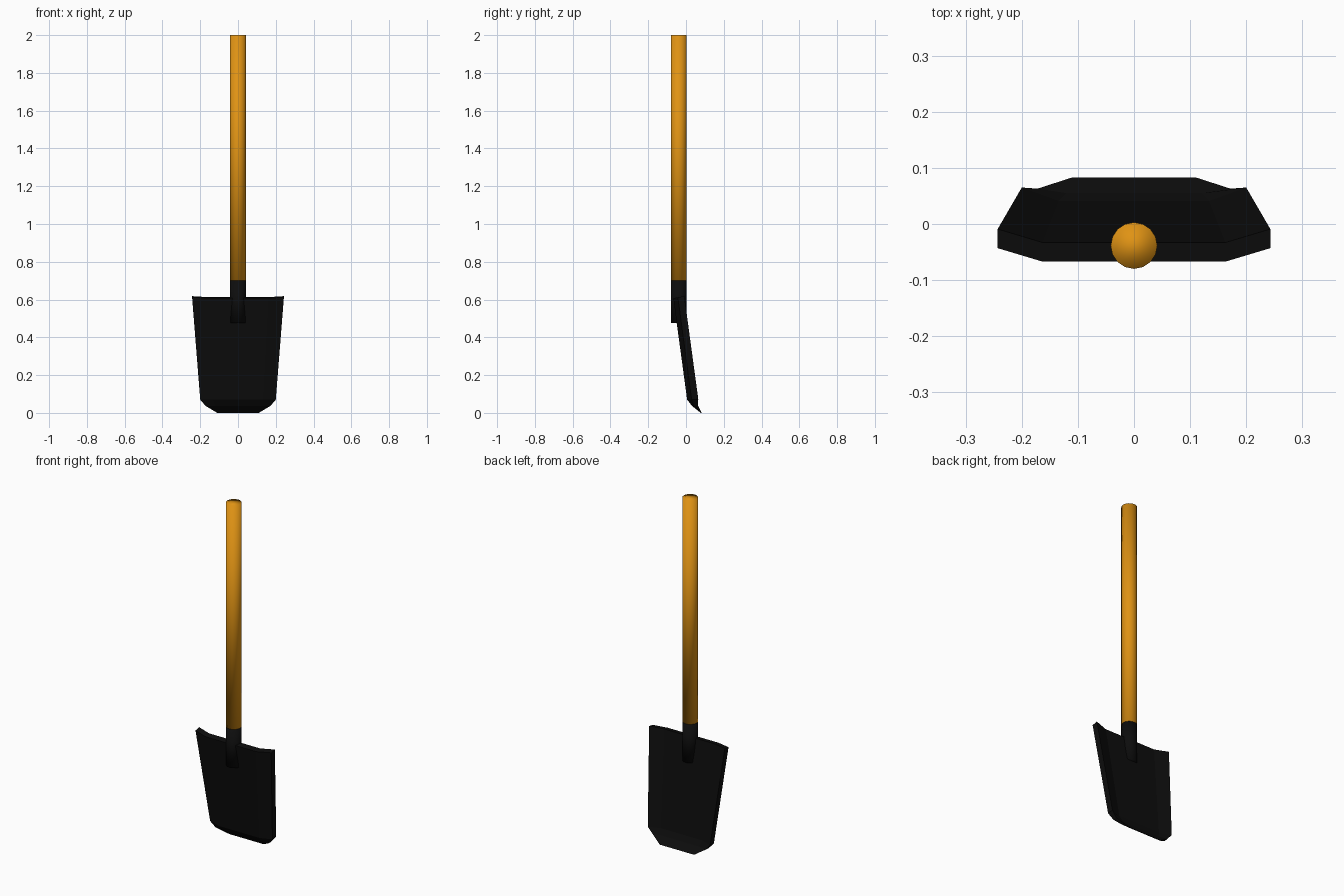
import bpy, bmesh

if "Cube" in bpy.data.objects:
    bpy.data.objects.remove(bpy.data.objects["Cube"])


def material(name, rgb):
    m = bpy.data.materials.new(name)
    m.diffuse_color = (*rgb, 1)
    m.use_nodes = True
    m.node_tree.nodes["Principled BSDF"].inputs["Base Color"].default_value = m.diffuse_color
    return m


ORANGE = material("orange wood", (0.74, 0.29, 0.007))
BLACK = material("black metal", (0.004, 0.004, 0.004))


def rod(name, z0, z1, mat):
    bpy.ops.mesh.primitive_cylinder_add(vertices=16, radius=0.0415, depth=z1 - z0,
                                        location=(0, -0.0385, (z0 + z1) / 2))
    ob = bpy.context.object
    ob.name = name
    ob.data.materials.append(mat)
    # soft shading runs over the ends too
    ob.data.polygons.foreach_set("use_smooth", [True] * len(ob.data.polygons))
    return ob


# Handle and the socket that holds it
rod("handle", 0.70, 2.0, ORANGE)
rod("socket", 0.475, 0.70, BLACK)

# Blade rows: half width, inner half width, then (y, z) of front centre,
# back centre, and the backward shift of the bent rim
rows = [
    (0.243, 0.163, (-0.067, 0.607), (-0.033, 0.613), 0.024, 0.005),
    (0.200, 0.134, (0.006, 0.070), (0.041, 0.073), 0.024, 0.0),
    (0.172, 0.120, (0.032, 0.037), (0.055, 0.040), 0.008, 0.0),
    (0.110, 0.075, (0.078, 0.000), (0.083, 0.000), 0.0, 0.0),
]
bm = bmesh.new()
rings = []
for half, inner, front, back, dy, dz in rows:
    def strip(p):
        return [bm.verts.new((x, p[0] + (dy if abs(x) == half else 0),
                              p[1] + (dz if abs(x) == half else 0)))
                for x in (-half, -inner, inner, half)]
    rings.append(strip(front) + strip(back)[::-1])
for a, b in zip(rings, rings[1:]):
    for i in range(8):
        j = (i + 1) % 8
        bm.faces.new((a[i], a[j], b[j], b[i]))
# top and bottom edges of the plate
for r in (rings[0], rings[-1]):
    for i in range(3):
        bm.faces.new((r[i], r[i + 1], r[6 - i], r[7 - i]))
bmesh.ops.recalc_face_normals(bm, faces=bm.faces)
mesh = bpy.data.meshes.new("blade")
bm.to_mesh(mesh)
bm.free()
blade = bpy.data.objects.new("blade", mesh)
bpy.context.collection.objects.link(blade)
mesh.materials.append(BLACK)
